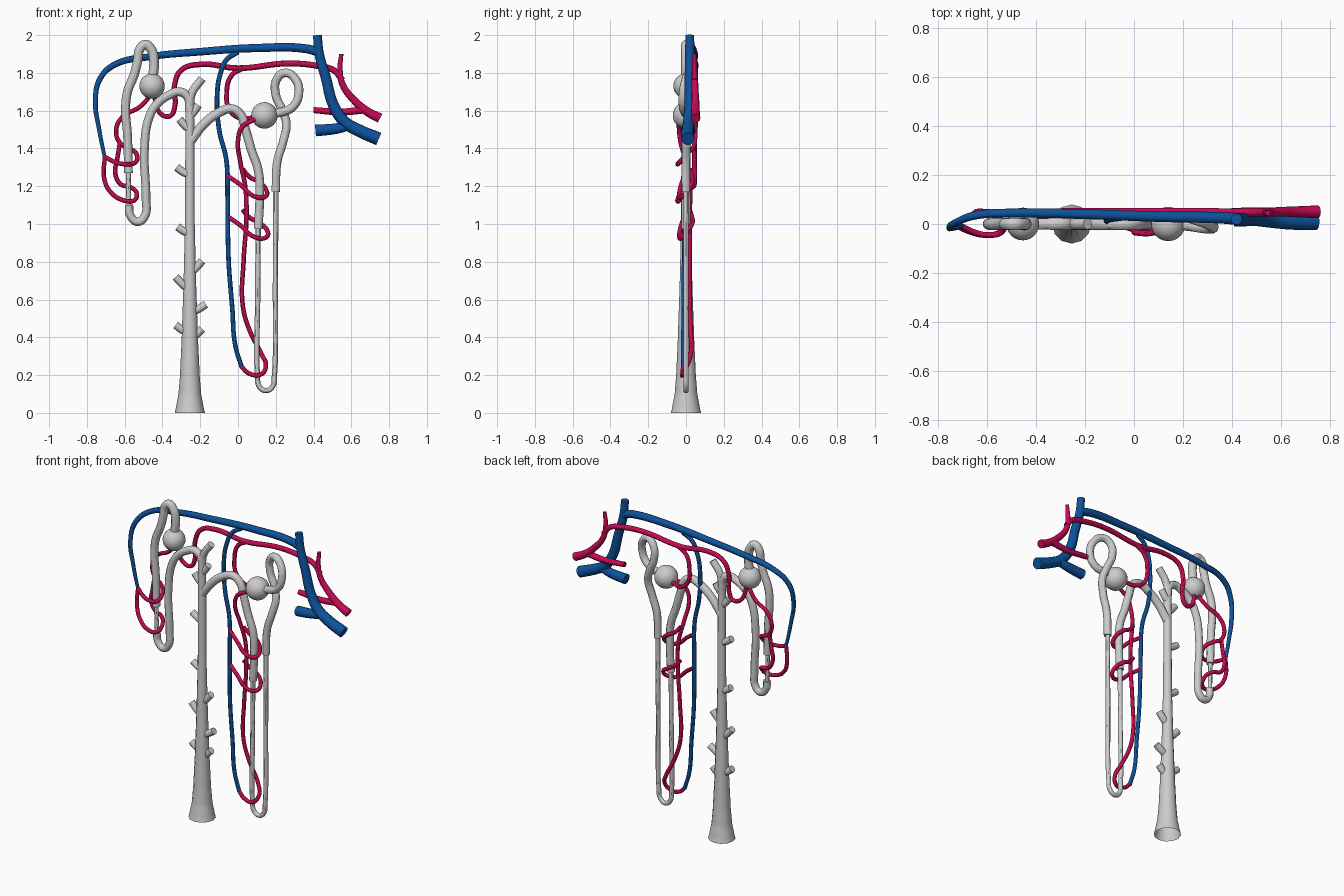
import bpy


def material(name, rgb):
    m = bpy.data.materials.new(name)
    m.diffuse_color = (*rgb, 1)
    return m


RED = material("artery_red", (0.56, 0.003, 0.09))
BLUE = material("vein_blue", (0.004, 0.085, 0.33))


def tube(name, pts, r0, r1=None, mat=None, caps=True):
    """Smooth round tube through (x, y, z[, radius]) points, tapering r0 to r1."""
    r1 = r0 if r1 is None else r1
    cu = bpy.data.curves.new(name, 'CURVE')
    cu.dimensions = '3D'
    cu.bevel_depth = 1.0
    cu.bevel_resolution = 4
    cu.use_fill_caps = caps
    cu.resolution_u = 8
    sp = cu.splines.new('BEZIER')
    sp.bezier_points.add(len(pts) - 1)
    for i, (bp, p) in enumerate(zip(sp.bezier_points, pts)):
        bp.co = p[:3]
        bp.radius = p[3] if len(p) > 3 else r0 + (r1 - r0) * i / (len(pts) - 1)
    for bp in sp.bezier_points:
        bp.handle_left_type = bp.handle_right_type = 'AUTO'
    ob = bpy.data.objects.new(name, cu)
    bpy.context.collection.objects.link(ob)
    bpy.ops.object.select_all(action='DESELECT')
    bpy.context.view_layer.objects.active = ob
    ob.select_set(True)
    bpy.ops.object.convert(target='MESH')
    ob = bpy.context.object
    bpy.ops.object.shade_smooth_by_angle()
    if mat:
        ob.data.materials.clear()
        ob.data.materials.append(mat)
    return ob


def capsule(name, x, z, r):
    bpy.ops.mesh.primitive_uv_sphere_add(segments=24, ring_count=16, radius=r, location=(x, 0, z))
    bpy.context.object.name = name
    bpy.ops.object.shade_smooth()


# Collecting duct, flared and open at the bottom
tube("collecting_duct", [(-.255, 0, z, r) for z, r in (
    (0, .08), (.03, .073), (.1, .06), (.2, .052), (.4, .043), (.7, .033),
    (1, .026), (1.4, .024), (1.66, .023))], .03, caps=False)

# Cut side branches of the duct: start height, end x, end z
for i, (z0, x, z) in enumerate(((1.57, -.21, 1.63), (1.5, -.31, 1.555), (1.26, -.325, 1.3),
                                (.95, -.32, .985), (.74, -.19, .805), (.65, -.33, .72),
                                (.53, -.17, .575), (.42, -.33, .465), (.39, -.19, .445))):
    tube(f"duct_branch_{i + 1}", [(-.255, 0, z0), ((x - .255) / 2, 0, (z0 + z) / 2 - .005), (x, 0, z)], .021)
tube("duct_branch_top", [(-.255, 0, 1.62), (-.245, 0, 1.69), (-.19, 0, 1.77)], .022)

# Left (short) nephron
capsule("left_capsule", -.455, 1.73, .067)
tube("left_proximal_tubule", [(-.455, 0, 1.75), (-.445, 0, 1.87), (-.46, 0, 1.925), (-.49, 0, 1.95),
     (-.52, 0, 1.925), (-.53, 0, 1.87), (-.55, 0, 1.79), (-.585, 0, 1.7), (-.595, 0, 1.61),
     (-.585, 0, 1.47), (-.58, 0, 1.27)], .026, .023)
tube("left_thin_limb", [(-.58, 0, 1.3), (-.58, 0, 1.2), (-.577, 0, 1.08)], .013)
tube("left_distal_tubule", [(-.577, 0, 1.1), (-.57, 0, 1.045), (-.53, 0, 1.012), (-.492, 0, 1.045),
     (-.487, 0, 1.13), (-.495, 0, 1.4), (-.47, 0, 1.565), (-.425, 0, 1.64), (-.36, 0, 1.685),
     (-.31, 0, 1.7), (-.268, 0, 1.675), (-.255, 0, 1.6)], .022, .024)

# Right (long) nephron
capsule("right_capsule", .14, 1.575, .07)
tube("right_proximal_tubule", [(.15, 0, 1.58), (.22, -.005, 1.59), (.29, -.015, 1.62), (.322, -.015, 1.69),
     (.305, 0, 1.765), (.25, .02, 1.8), (.205, .035, 1.765), (.2, .04, 1.685), (.235, .035, 1.6),
     (.256, .02, 1.53), (.24, .005, 1.44), (.208, 0, 1.33), (.2, 0, 1.17)], .023)
tube("right_thin_loop", [(.2, 0, 1.2), (.198, 0, .7), (.193, 0, .2), (.183, 0, .14), (.148, 0, .118),
     (.113, 0, .14), (.103, 0, .2), (.104, 0, .6), (.107, 0, 1)], .014)
tube("right_distal_tubule", [(.107, 0, .975), (.115, 0, 1.155), (.108, 0, 1.28), (.07, 0, 1.395),
     (.04, 0, 1.5), (.013, 0, 1.58), (-.035, 0, 1.61), (-.1, 0, 1.59), (-.18, 0, 1.53),
     (-.25, 0, 1.44)], .023, .025)

# Veins
tube("main_vein", [(.42, .02, 2), (.43, .02, 1.9), (.465, .02, 1.775), (.505, .02, 1.63),
     (.565, .015, 1.54), (.64, .01, 1.495), (.745, .01, 1.45)], .023, .035, BLUE)
tube("vein_stump", [(.41, .02, 1.495), (.52, .02, 1.505), (.6, .015, 1.525)], .031, .025, BLUE)
tube("long_vein", [(.43, .02, 1.91), (.36, .025, 1.928), (.11, .03, 1.932), (-.2, .04, 1.912),
     (-.47, .045, 1.885), (-.65, .035, 1.845), (-.73, .005, 1.77), (-.755, -.015, 1.65),
     (-.735, -.015, 1.5), (-.705, -.01, 1.35)], .025, .01, BLUE)
tube("loop_vein", [(0, .033, 1.91), (-.06, .025, 1.87), (-.095, .02, 1.79), (-.11, .015, 1.69),
     (-.1, .01, 1.5), (-.062, 0, 1.34), (-.055, -.005, 1.13), (-.05, -.01, .81), (-.03, -.012, .55),
     (-.015, -.014, .36), (.02, -.015, .24)], .013, .012, BLUE)

# Arteries
tube("main_artery", [(.547, .045, 1.9), (.54, .045, 1.82), (.553, .047, 1.74), (.615, .05, 1.655),
     (.685, .05, 1.595), (.752, .05, 1.56)], .011, .026, RED)
tube("artery_stump", [(.4, .05, 1.603), (.55, .05, 1.593), (.67, .05, 1.605)], .016, .02, RED)
tube("left_afferent_artery", [(.553, .047, 1.76), (.51, .047, 1.812), (.43, .047, 1.835), (.27, .05, 1.85),
     (0, .05, 1.825), (-.2, .05, 1.845), (-.3, .05, 1.815), (-.335, .045, 1.74), (-.335, .04, 1.62),
     (-.36, .035, 1.572), (-.41, .03, 1.585), (-.445, .015, 1.68)], .017, .012, RED)
tube("right_afferent_artery", [(.03, .05, 1.827), (-.035, .05, 1.785), (-.06, .05, 1.69), (-.045, .045, 1.605),
     (.01, .04, 1.56), (.09, .02, 1.565)], .013, .012, RED)

# Right capillaries: long vessel round the loop, then two rungs
R = .012
tube("right_vasa_recta", [(.13, -.02, 1.565), (.07, -.037, 1.545), (.02, -.037, 1.51), (0, -.03, 1.44),
     (.012, 0, 1.33), (.038, .02, 1.2), (.045, .02, 1.05), (.03, .02, .81), (.025, .02, .57),
     (.06, .025, .44), (.125, .025, .31), (.148, .005, .25), (.12, -.018, .203), (.06, -.018, .208),
     (.018, -.015, .245)], R, mat=RED)
for i, (z, e) in enumerate(((1.2, 0), (.985, .005))):
    tube(f"right_capillary_{i + 1}", [(-.055, -.005, z + .055), (.01, -.025, z + .01), (.09, -.035, z - .055),
         (.145 + e, -.02, z - .055), (.15 + e, .01, z - .02), (.105, .035, z + .025),
         (.06, .032, z + .05), (.025, .02, z + .09)], R, mat=RED)

# Left capillaries
tube("left_efferent_artery", [(-.455, .02, 1.69), (-.52, .04, 1.62), (-.61, .05, 1.568), (-.645, .05, 1.5),
     (-.625, .045, 1.43), (-.575, .035, 1.4), (-.537, 0, 1.37), (-.545, -.035, 1.325),
     (-.6, -.045, 1.317), (-.65, -.035, 1.328), (-.705, -.01, 1.355)], R, mat=RED)
tube("left_capillary_loop", [(-.625, .045, 1.43), (-.64, .045, 1.34), (-.65, .045, 1.27), (-.62, .045, 1.21),
     (-.57, .035, 1.195), (-.537, 0, 1.165), (-.55, -.035, 1.125), (-.605, -.045, 1.125),
     (-.675, -.03, 1.17), (-.708, -.015, 1.24), (-.705, -.01, 1.36)], R, mat=RED)
